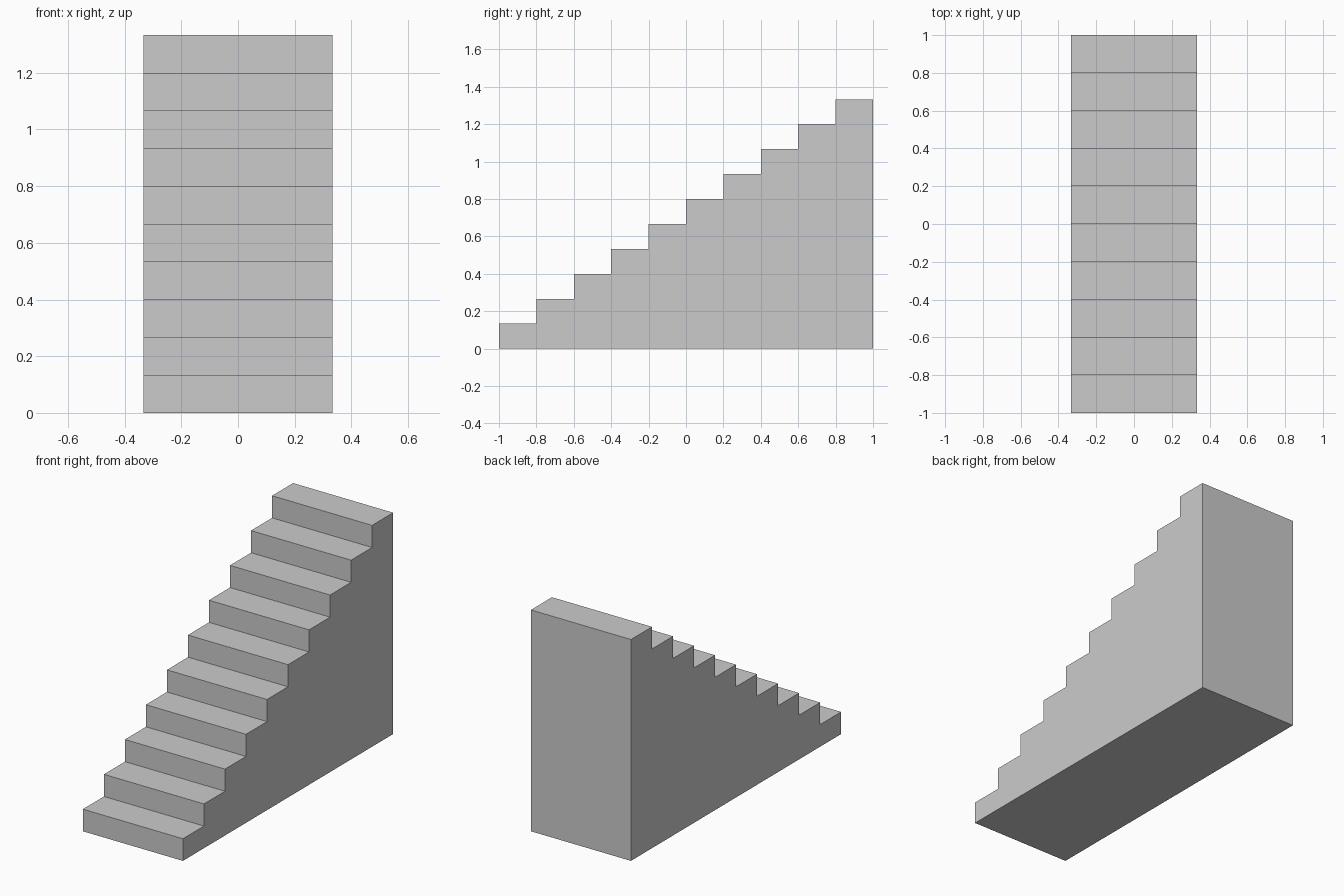
import bpy, bmesh

if "Cube" in bpy.data.objects:
    bpy.data.objects.remove(bpy.data.objects["Cube"])

STEPS = 10
DEPTH = 2.0
TREAD = DEPTH / STEPS
RISE = 4 / 3 / STEPS
WIDTH = 2 / 3

# Side profile: floor line, then alternating risers and treads
profile = [(DEPTH / 2, 0), (-DEPTH / 2, 0)]
for i in range(STEPS):
    y = -DEPTH / 2 + i * TREAD
    profile += [(y, (i + 1) * RISE), (y + TREAD, (i + 1) * RISE)]

# Extrude the profile across the width
bm = bmesh.new()
side = bm.faces.new([bm.verts.new((-WIDTH / 2, y, z)) for y, z in profile])
result = bmesh.ops.extrude_face_region(bm, geom=[side], use_keep_orig=True)
moved = [g for g in result["geom"] if isinstance(g, bmesh.types.BMVert)]
bmesh.ops.translate(bm, verts=moved, vec=(WIDTH, 0, 0))
bmesh.ops.recalc_face_normals(bm, faces=bm.faces)

# Solid staircase
mesh = bpy.data.meshes.new("staircase")
bm.to_mesh(mesh)
bm.free()
stairs = bpy.data.objects.new("staircase", mesh)
bpy.context.collection.objects.link(stairs)
